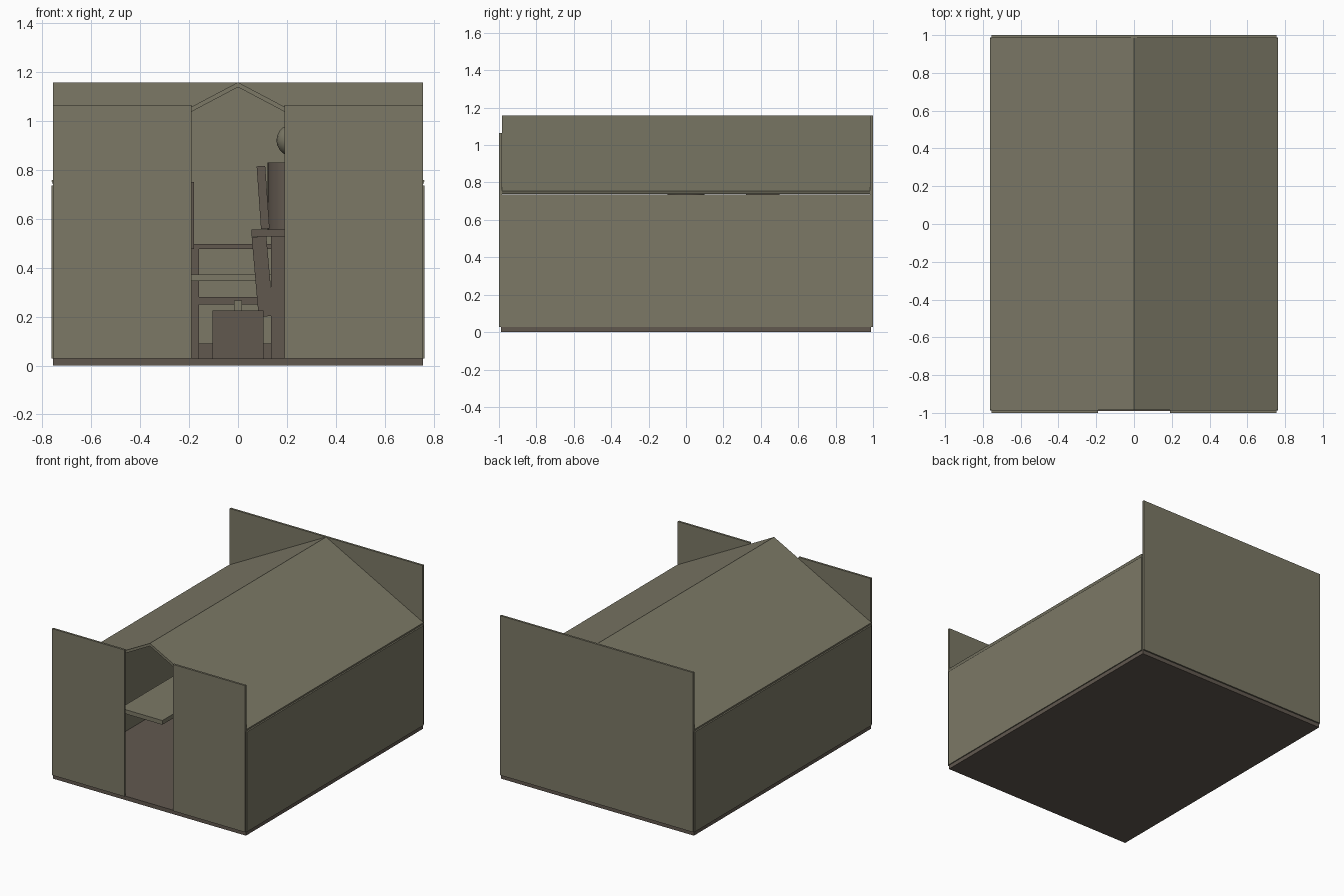
import bpy
import bmesh
import math
from mathutils import Matrix

cube = bpy.data.objects.get("Cube")
if cube:
    bpy.data.objects.remove(cube, do_unlink=True)


def material(name, rgb):
    m = bpy.data.materials.new(name)
    m.use_nodes = True
    m.diffuse_color = (*rgb, 1)
    m.node_tree.nodes["Principled BSDF"].inputs["Base Color"].default_value = (*rgb, 1)
    return m


olive = material("olive grey", (0.20, 0.19, 0.133))
brown = material("dull brown", (0.12, 0.098, 0.078))


def finish(name, bm, mat):
    bmesh.ops.recalc_face_normals(bm, faces=bm.faces)
    mesh = bpy.data.meshes.new(name)
    bm.to_mesh(mesh)
    bm.free()
    mesh.materials.append(mat)
    obj = bpy.data.objects.new(name, mesh)
    bpy.context.collection.objects.link(obj)
    return obj


def box(name, x, y, z, mat, tilt=0):
    """Box between the given limits, tilted about its own y axis."""
    bm = bmesh.new()
    centre = [(a + b) / 2 for a, b in (x, y, z)]
    size = [b - a for a, b in (x, y, z)]
    bmesh.ops.create_cube(bm, size=1, matrix=Matrix.Translation(centre)
                          @ Matrix.Rotation(math.radians(tilt), 4, 'Y')
                          @ Matrix.Diagonal((*size, 1)))
    return finish(name, bm, mat)


def extrude_profile(name, points, y0, y1, mat):
    """Extrude an x-z outline along y."""
    bm = bmesh.new()
    face = bm.faces.new([bm.verts.new((x, y0, z)) for x, z in points])
    moved = bmesh.ops.extrude_face_region(bm, geom=[face])["geom"]
    verts = [v for v in moved if isinstance(v, bmesh.types.BMVert)]
    bmesh.ops.translate(bm, verts=verts, vec=(0, y1 - y0, 0))
    return finish(name, bm, mat)


# Floor, walls and roof
box("floor", (-0.755, 0.755), (-0.99, 0.99), (0, 0.028), brown)
box("back_wall", (-0.755, 0.755), (0.985, 1), (0.028, 1.157), olive)
for side, s in (("left", 1), ("right", -1)):
    box(side + "_wall", sorted((s * 0.75, s * 0.762)), (-0.987, 0.987), (0.028, 0.735), olive)
    box(side + "_front_wall", sorted((s * 0.19, s * 0.755)), (-1, -0.985), (0.028, 1.065), olive)
    extrude_profile(side + "_roof", [(0, 1.157), (s * 0.762, 0.755), (s * 0.755, 0.738), (0, 1.137)],
                    -0.985, 0.985, olive)

# Side shelf along the right wall
box("side_shelf", (-0.53, -0.20), (-0.56, 0.3), (0.365, 0.395), olive)
box("shelf_panel", (-0.21, -0.18), (0.32, 0.5), (0.475, 0.75), brown)

# Rear bench made of a frame, slab and legs
box("bench_top_rail", (-0.19, 0.3), (0.75, 0.78), (0.475, 0.497), brown)
box("bench_bottom_rail", (-0.19, 0.3), (0.75, 0.78), (0.25, 0.28), brown)
for i, x in enumerate((-0.175, 0.285)):
    box(f"bench_post_{i}", (x - 0.015, x + 0.015), (0.75, 0.78), (0.028, 0.497), brown)
box("bench_slab", (-0.25, 0.3), (0.5, 0.75), (0.345, 0.372), olive)
box("rear_plinth", (-0.25, 0.3), (0.85, 0.95), (0.028, 0.09), brown)

# Low chest with a handle
box("chest", (-0.105, 0.105), (-0.3, -0.05), (0.028, 0.225), brown)
box("chest_handle", (-0.016, 0.016), (-0.19, -0.16), (0.225, 0.265), olive)

# Chair with a simple seated form
box("chair_seat", (0.055, 0.36), (-0.15, 0.12), (0.527, 0.555), brown)
box("chair_side", (0.07, 0.13), (-0.1, 0.05), (0.2, 0.527), brown, -5)
box("chair_back", (0.085, 0.12), (-0.1, 0.08), (0.558, 0.815), brown, -4)
box("chair_column", (0.135, 0.3), (-0.1, 0.08), (0.028, 0.527), brown)


def rounded(name, build, mat, place):
    bm = bmesh.new()
    build(bm, Matrix.Translation(place))
    obj = finish(name, bm, mat)
    for p in obj.data.polygons:
        p.use_smooth = True
    bpy.context.view_layer.objects.active = obj
    obj.select_set(True)
    bpy.ops.object.shade_smooth_by_angle()
    obj.select_set(False)


rounded("torso", lambda bm, m: bmesh.ops.create_cone(
    bm, cap_ends=True, segments=24, radius1=0.1, radius2=0.1, depth=0.275, matrix=m),
    brown, (0.22, 0, 0.692))
rounded("head", lambda bm, m: bmesh.ops.create_uvsphere(
    bm, u_segments=16, v_segments=10, radius=0.065, matrix=m), olive, (0.222, 0, 0.92))
